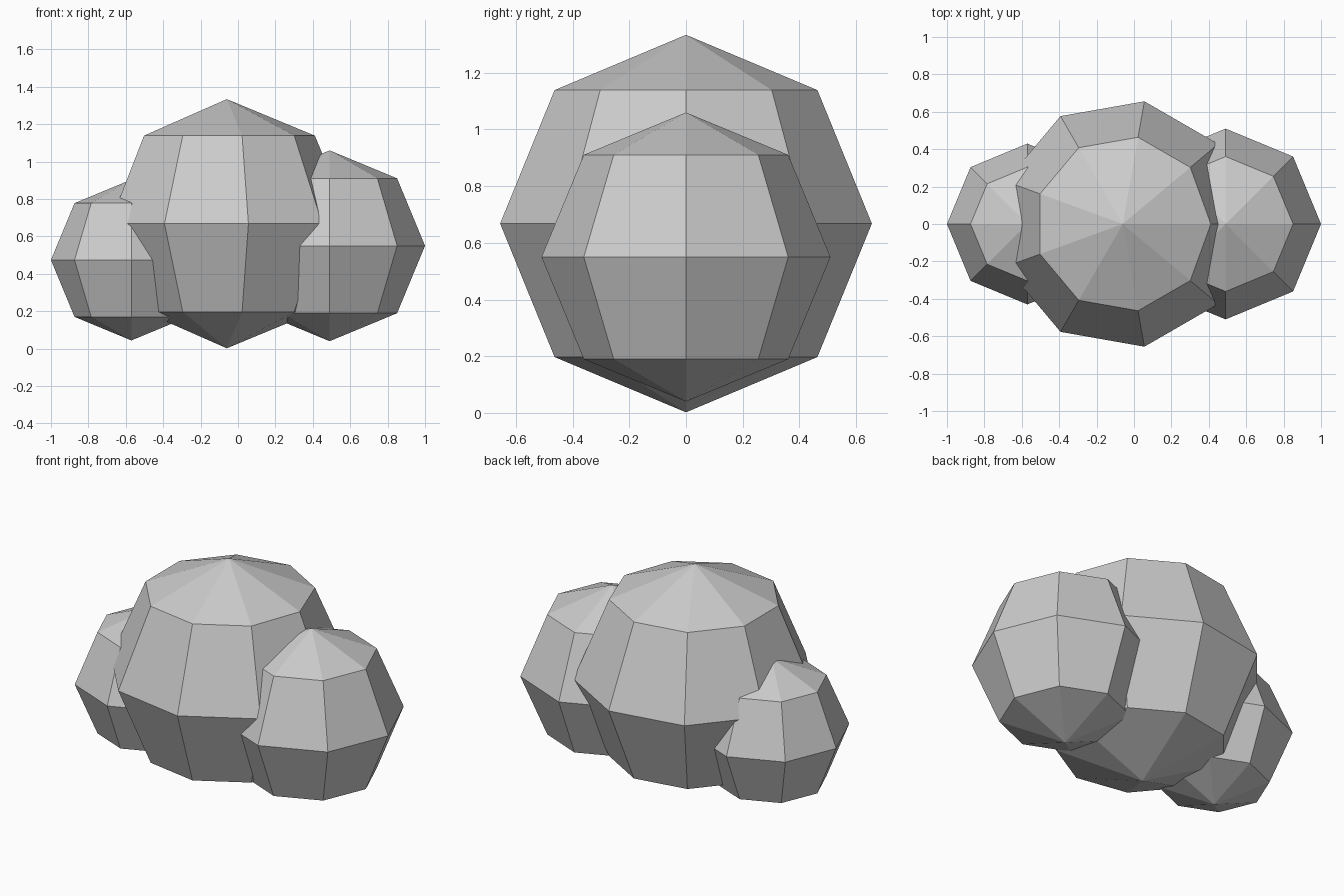
import bpy, bmesh, math
from mathutils import Matrix

if "Cube" in bpy.data.objects:
    bpy.data.objects.remove(bpy.data.objects["Cube"])


def lobe(name, x, z, radius, sides):
    """Low-poly ball with three rings, one equator corner pointing along +x."""
    bm = bmesh.new()
    bmesh.ops.create_uvsphere(bm, u_segments=sides, v_segments=4, radius=radius)
    corner = next(v.co for v in bm.verts if abs(v.co.z) < 1e-4)
    turn = Matrix.Rotation(-math.atan2(corner.y, corner.x), 4, 'Z')
    bmesh.ops.transform(bm, matrix=turn, verts=bm.verts)
    mesh = bpy.data.meshes.new(name)
    bm.to_mesh(mesh)
    bm.free()
    obj = bpy.data.objects.new(name, mesh)
    obj.location = (x, 0, z)
    bpy.context.collection.objects.link(obj)
    return obj


# Large middle lobe with nine sides
lobe("middle_lobe", -0.06, 0.668, 0.666, 9)
# Smaller side lobes with eight sides
lobe("right_lobe", 0.49, 0.55, 0.51, 8)
lobe("left_lobe", -0.57, 0.474, 0.43, 8)
